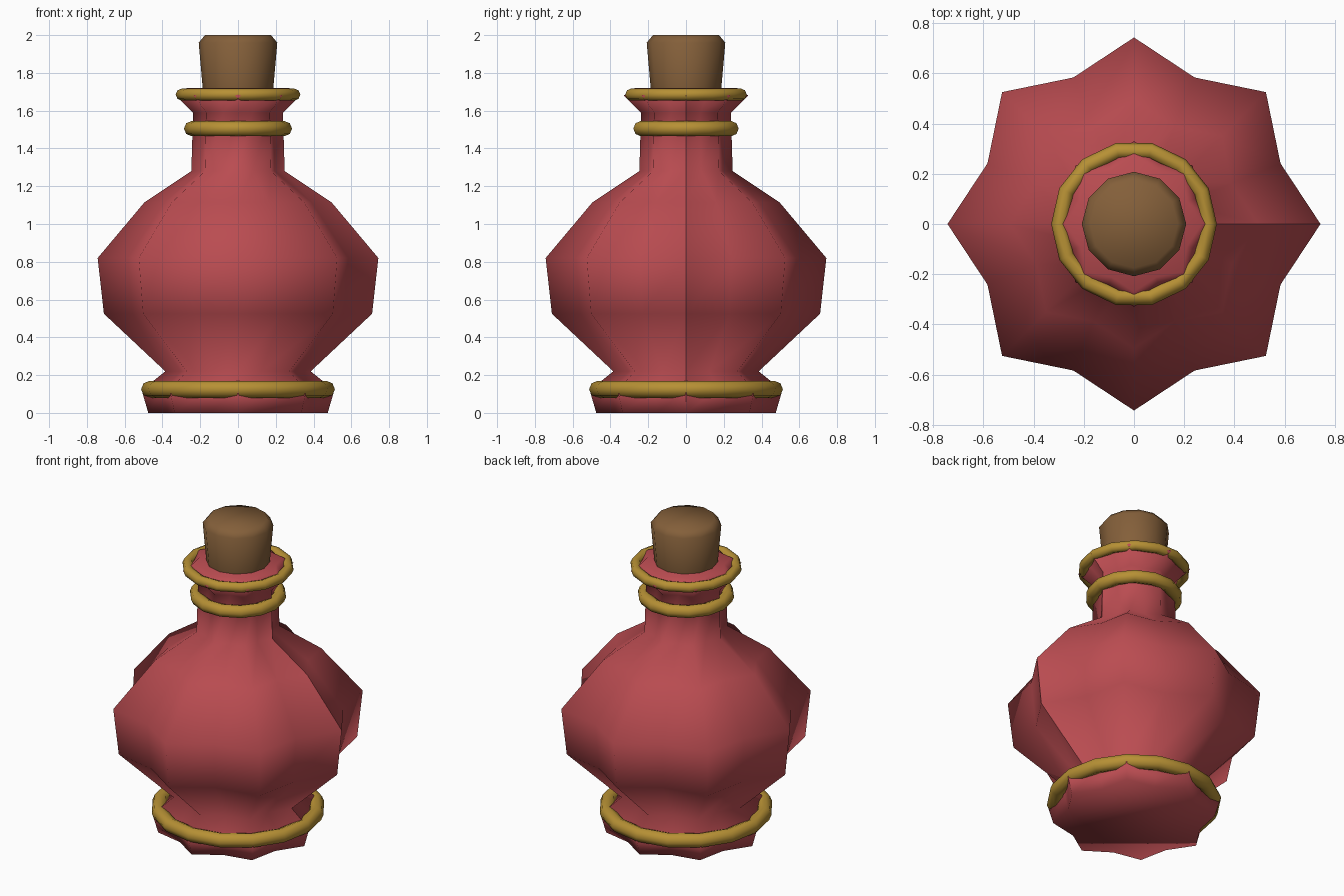
import bpy
import bmesh
from math import cos, sin, tau

cube = bpy.data.objects.get("Cube")
if cube:
    bpy.data.objects.remove(cube, do_unlink=True)


def material(name, rgb):
    mat = bpy.data.materials.new(name)
    mat.use_nodes = True
    mat.diffuse_color = (*rgb, 1)
    mat.node_tree.nodes["Principled BSDF"].inputs["Base Color"].default_value = (*rgb, 1)
    return mat


red = material("red glass", (0.49, 0.072, 0.082))
gold = material("gold", (0.47, 0.28, 0.035))
brown = material("cork brown", (0.23, 0.115, 0.042))


def lathe(name, profile, sides, mat, valley=1.0, seam=False):
    """Stack rings of (radius, height); every second column is pulled in by valley."""
    bm = bmesh.new()
    rings = []
    for radius, z in profile:
        ring = []
        for i in range(sides):
            r = radius * (valley if i % 2 else 1)
            a = tau * i / sides
            ring.append(bm.verts.new((r * cos(a), r * sin(a), z)))
        rings.append(ring)
    for low, high in zip(rings, rings[1:]):
        for i in range(sides):
            j = (i + 1) % sides
            bm.faces.new((low[i], low[j], high[j], high[i]))
        if seam:
            bm.edges.get((low[0], high[0])).smooth = False
    bm.faces.new(rings[0][::-1])
    bm.faces.new(rings[-1])
    for face in bm.faces:
        face.smooth = True
    mesh = bpy.data.meshes.new(name)
    bm.to_mesh(mesh)
    bm.free()
    mesh.materials.append(mat)
    obj = bpy.data.objects.new(name, mesh)
    bpy.context.collection.objects.link(obj)
    return obj


def band(name, z, major, minor, sides):
    bpy.ops.mesh.primitive_torus_add(location=(0, 0, z), major_radius=major,
                                     minor_radius=minor, major_segments=sides,
                                     minor_segments=8)
    obj = bpy.context.object
    obj.name = name
    obj.data.materials.append(gold)
    bpy.ops.object.shade_smooth()


# Fluted bottle: foot, belly, neck and flared lip
bottle_profile = [(0.475, 0), (0.51, 0.12), (0.385, 0.22), (0.71, 0.525),
                  (0.743, 0.82), (0.495, 1.115), (0.247, 1.28),
                  (0.238, 1.59), (0.33, 1.68), (0.27, 1.72)]
lathe("bottle", bottle_profile, 16, red, valley=0.85, seam=True)

# Cork with a bevelled top
lathe("cork", [(0.18, 1.66), (0.187, 1.72), (0.208, 1.96), (0.175, 2.0)], 12, brown)

# Gold bands
band("base_band", 0.125, 0.468, 0.045, 16)
band("neck_band", 1.505, 0.246, 0.04, 14)
band("lip_band", 1.685, 0.298, 0.032, 14)
